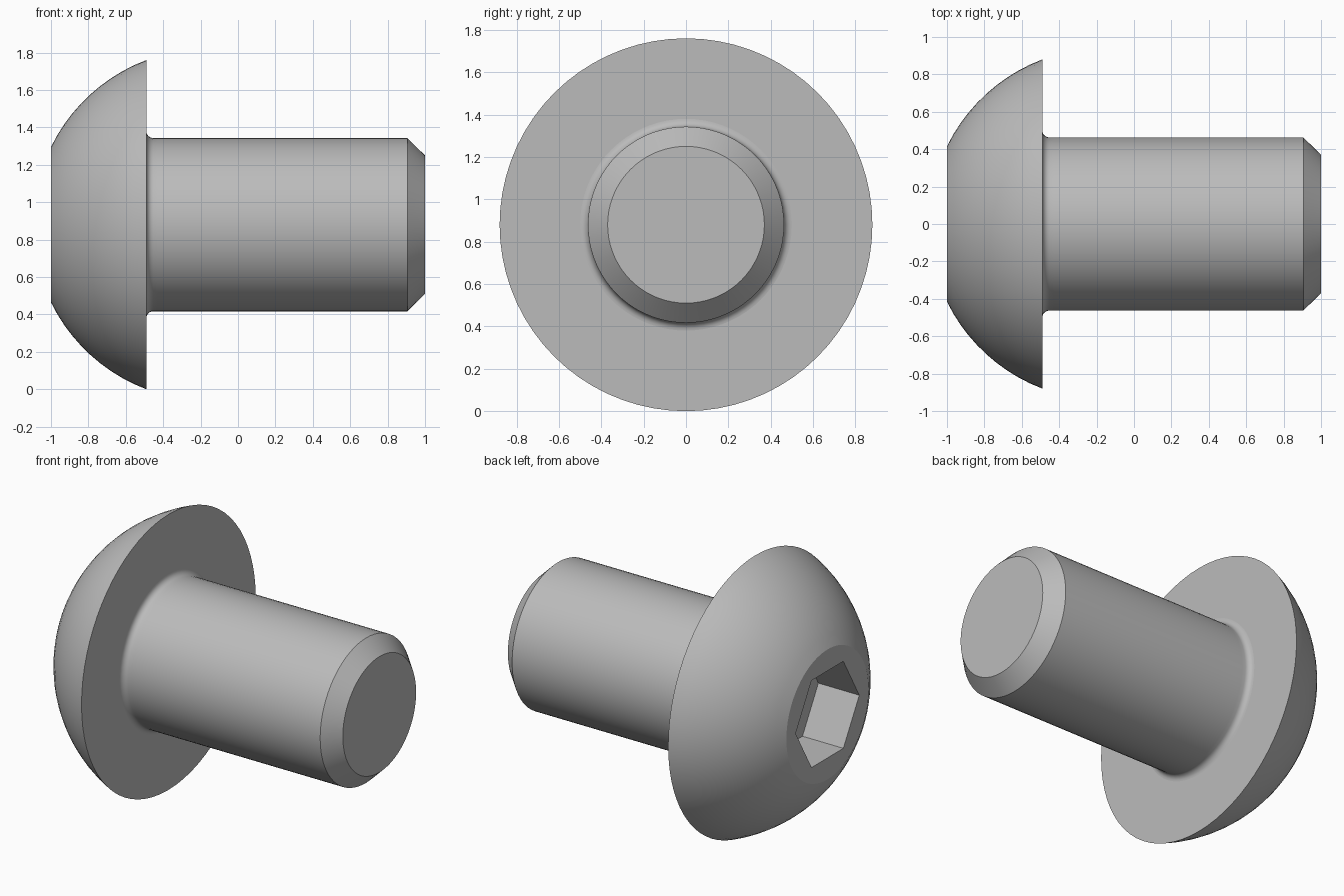
import bpy, bmesh
from math import sin, cos, pi, radians, asin

cube = bpy.data.objects.get("Cube")
if cube:
    bpy.data.objects.remove(cube, do_unlink=True)

SIDES = 72
HEAD_R, FACE_R, SHAFT_R, TIP_R = 0.88, 0.415, 0.463, 0.37
HEAD_BACK = -0.49
SOCKET_R, SOCKET_DEPTH = 0.321, 0.289
DOME_R, DOME_X = 0.942, -0.155
FILLET = 0.037

# Single flat colour
steel = bpy.data.materials.new("plain grey steel")
steel.use_nodes = True
grey = (0.5, 0.5, 0.5, 1)
steel.diffuse_color = grey
steel.node_tree.nodes["Principled BSDF"].inputs["Base Color"].default_value = grey

bm = bmesh.new()


def ring(x, r, n=SIDES):
    return [bm.verts.new((x, r * cos(2 * pi * i / n), HEAD_R + r * sin(2 * pi * i / n)))
            for i in range(n)]


def bridge(a, b):
    n = len(a)
    for i in range(n):
        j = (i + 1) % n
        bm.faces.new((a[i], a[j], b[j], b[i]))


# Profile: domed head, fillet under the head, shaft, chamfered tip
a0, a1 = asin(FACE_R / DOME_R), asin(HEAD_R / DOME_R)
profile = []
for i in range(11):
    a = a0 + (a1 - a0) * i / 10
    profile.append((DOME_X - DOME_R * cos(a), DOME_R * sin(a)))
profile[0], profile[-1] = (-1, FACE_R), (HEAD_BACK, HEAD_R)
for i in range(7):
    a = pi / 2 * i / 6
    profile.append((HEAD_BACK + FILLET * (1 - cos(a)), SHAFT_R + FILLET * (1 - sin(a))))
profile += [(-0.43, SHAFT_R), (0.905, SHAFT_R), (1, TIP_R)]

rings = [ring(x, r) for x, r in profile]
for a, b in zip(rings, rings[1:]):
    bridge(a, b)
bm.faces.new(rings[-1])

# Hexagonal socket with points on the left and right
mouth = ring(-1, SOCKET_R, 6)
floor = ring(-1 + SOCKET_DEPTH, SOCKET_R, 6)
bridge(mouth, floor)
bm.faces.new(floor)

# Flat front of the head, around the socket
rim = [e for e in bm.edges if len(e.link_faces) == 1]
bmesh.ops.triangle_fill(bm, edges=rim, use_beauty=True, normal=(-1, 0, 0))
bmesh.ops.recalc_face_normals(bm, faces=bm.faces[:])

# Smooth curved surfaces, flat end faces, sharp corners
for f in bm.faces:
    f.smooth = abs(f.normal.x) < 0.999
for e in bm.edges:
    e.smooth = e.calc_face_angle(0) < radians(20)

mesh = bpy.data.meshes.new("button_head_screw")
bm.to_mesh(mesh)
bm.free()
mesh.materials.append(steel)
screw = bpy.data.objects.new("button_head_screw", mesh)
bpy.context.collection.objects.link(screw)
